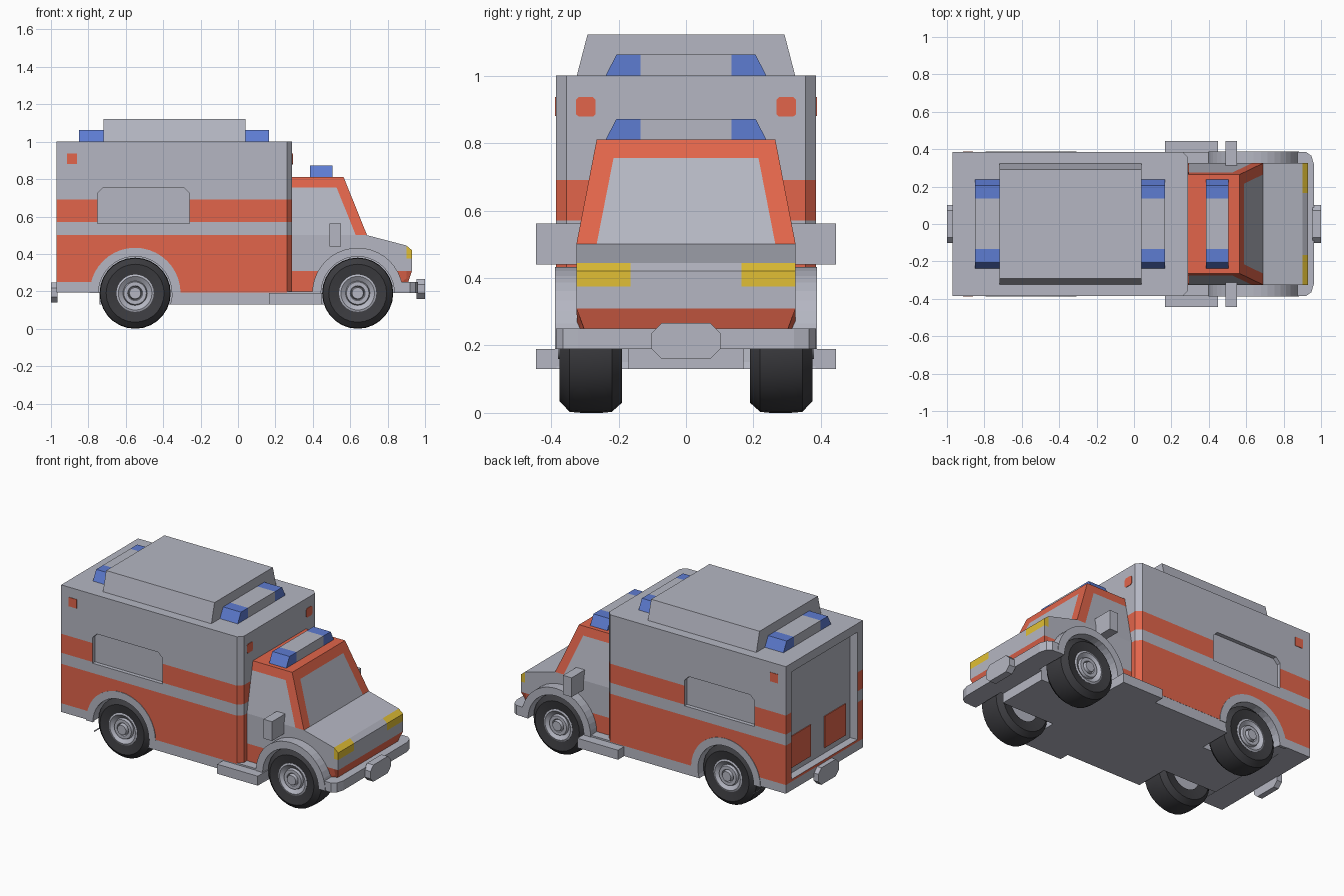
import bpy, bmesh, math
from mathutils import Vector

if "Cube" in bpy.data.objects:
    bpy.data.objects.remove(bpy.data.objects["Cube"])


def material(name, rgb):
    m = bpy.data.materials.new(name)
    m.diffuse_color = (*rgb, 1)
    m.use_nodes = True
    m.node_tree.nodes["Principled BSDF"].inputs["Base Color"].default_value = m.diffuse_color
    return m


GREY = material("light grey", (0.46, 0.47, 0.54))
RED = material("orange red", (0.76, 0.13, 0.07))
BLUE = material("blue", (0.11, 0.2, 0.64))
YELLOW = material("yellow", (0.75, 0.52, 0.035))
BLACK = material("tyre black", (0.045, 0.045, 0.051))


def finish(name, bm, mats, smooth=None):
    bmesh.ops.recalc_face_normals(bm, faces=bm.faces)
    me = bpy.data.meshes.new(name)
    bm.to_mesh(me)
    bm.free()
    ob = bpy.data.objects.new(name, me)
    bpy.context.collection.objects.link(ob)
    for m in mats:
        me.materials.append(m)
    if smooth:
        bpy.ops.object.select_all(action='DESELECT')
        bpy.context.view_layer.objects.active = ob
        ob.select_set(True)
        bpy.ops.object.shade_smooth_by_angle(angle=math.radians(smooth))
    return ob


def add_prism(bm, pts, axis, lo, hi):
    """Extrude a 2D outline along an axis from lo to hi."""
    def at(p, h):
        return {'x': (h, p[0], p[1]), 'y': (p[0], h, p[1]), 'z': (p[0], p[1], h)}[axis]
    a = [bm.verts.new(at(p, lo)) for p in pts]
    b = [bm.verts.new(at(p, hi)) for p in pts]
    bm.faces.new(a)
    bm.faces.new(b[::-1])
    for i in range(len(pts)):
        j = (i + 1) % len(pts)
        bm.faces.new((a[i], b[i], b[j], a[j]))


def prism(name, pts, axis, lo, hi, mat=GREY):
    bm = bmesh.new()
    add_prism(bm, pts, axis, lo, hi)
    return finish(name, bm, [mat])


def rect(a0, a1, b0, b1, c=0.0):
    if not c:
        return [(a0, b0), (a1, b0), (a1, b1), (a0, b1)]
    return [(a0 + c, b0), (a1 - c, b0), (a1, b0 + c), (a1, b1 - c),
            (a1 - c, b1), (a0 + c, b1), (a0, b1 - c), (a0, b0 + c)]


def box(name, x, y, z, mat=GREY):
    return prism(name, rect(*x, *y), 'z', *z, mat)


def bisect(bm, co, no):
    bmesh.ops.bisect_plane(bm, geom=bm.verts[:] + bm.edges[:] + bm.faces[:],
                           plane_co=co, plane_no=no, dist=1e-5)


def paint(bm, rule):
    bmesh.ops.recalc_face_normals(bm, faces=bm.faces)
    bm.normal_update()
    for f in bm.faces:
        f.material_index = rule(f.calc_center_median(), f.normal)


def cut(ob, cutter):
    mod = ob.modifiers.new("cut", 'BOOLEAN')
    mod.operation = 'DIFFERENCE'
    mod.solver = 'EXACT'
    mod.object = cutter


# rear box body with painted stripes
bm = bmesh.new()
add_prism(bm, [(-0.97, -0.385), (0.262, -0.385), (0.29, -0.355), (0.29, 0.355),
               (0.262, 0.385), (-0.97, 0.385)], 'z', 0.195, 1.0)
for z in (0.25, 0.5, 0.57, 0.69):
    bisect(bm, (0, 0, z), (0, 0, 1))
bisect(bm, (-0.78, 0, 0), (1, 0, 0))


def body_rule(c, n):
    if abs(n.z) > 0.5 or (c.z < 0.25 and c.x < -0.78):
        return 0
    return 1 if c.z < 0.5 or 0.57 < c.z < 0.69 else 0


paint(bm, body_rule)
body = finish("box_body", bm, [GREY, RED])

# cab: side profile, tapered upwards, painted by region
bm = bmesh.new()
add_prism(bm, [(0.25, 0.195), (0.8, 0.195), (0.91, 0.25), (0.93, 0.31), (0.93, 0.42),
               (0.90, 0.445), (0.69, 0.5), (0.565, 0.81), (0.25, 0.81)], 'y', -0.325, 0.325)
for z in (0.31, 0.375, 0.5):
    bisect(bm, (0, 0, z), (0, 0, 1))
bisect(bm, (0.90, 0, 0), (1, 0, 0))
for v in bm.verts:
    if v.co.z > 0.5:
        v.co.y *= 1 - 0.185 * (v.co.z - 0.5) / 0.31
    elif v.co.x > 0.85 and v.co.z < 0.3:
        v.co.y *= 0.93
bisect(bm, (0, 0, 0.755), (0, 0, 1))
bisect(bm, (0.63, 0, 0.5), (0.31, 0, 0.125))
for s in (-1, 1):
    bisect(bm, (0, s * 0.265, 0.5), (0, s, 0.196))
    bisect(bm, (0, s * 0.165, 0), (0, 1, 0))


def cab_rule(c, n):
    if c.z < 0.31 or c.z > 0.755:
        return 1
    if c.z > 0.501:
        if n.x > 0.5:
            return 1 if abs(c.y) > 0.265 - 0.196 * (c.z - 0.5) else 0
        return 1 if 0.31 * (c.x - 0.63) + 0.125 * (c.z - 0.5) > 0 else 0
    return 2 if c.x > 0.90 and c.z > 0.375 and abs(c.y) > 0.165 else 0


paint(bm, cab_rule)
cab = finish("cab", bm, [GREY, RED, YELLOW])

# underbody and front bumper
underbody = box("underbody", (-0.74, 0.82), (-0.384, 0.384), (0.13, 0.2))
bumper = prism("front_bumper", [(0.8, -0.385), (0.92, -0.385), (0.948, -0.365), (0.962, -0.32),
                                (0.962, 0.32), (0.948, 0.365), (0.92, 0.385), (0.8, 0.385)],
               'z', 0.19, 0.25)

# cutters: wheel wells, side windows, rear door recess
AXLES = (("rear", -0.55), ("front", 0.64))


def circle(cx, r, n=32):
    return [(cx + r * math.cos(2 * math.pi * i / n), 0.19 + r * math.sin(2 * math.pi * i / n))
            for i in range(n)]


bm = bmesh.new()
for _, x in AXLES:
    add_prism(bm, circle(x, 0.198), 'y', 0.17, 0.5)
    add_prism(bm, circle(x, 0.198), 'y', -0.5, -0.17)
wells = finish("wheel_well_cutter", bm, [GREY])
bm = bmesh.new()
window = [(-0.75, 0.562), (-0.26, 0.562), (-0.26, 0.725), (-0.29, 0.755), (-0.72, 0.755), (-0.75, 0.725)]
add_prism(bm, window, 'y', 0.36, 0.5)
add_prism(bm, window, 'y', -0.5, -0.36)
add_prism(bm, rect(-0.33, 0.33, 0.265, 0.945), 'x', -1.1, -0.92)
recess = finish("recess_cutter", bm, [GREY])
for c in (wells, recess):
    c.hide_render = True
    c.hide_viewport = True
for ob in (body, cab, underbody, bumper):
    cut(ob, wells)
cut(body, recess)

# wheels and wheel arches
TYRE = [(0.095, 0.2), (0.16, 0.19), (0.187, 0.22), (0.19, 0.25), (0.19, 0.31),
        (0.187, 0.345), (0.155, 0.375), (0.1, 0.365), (0.095, 0.35)]
HUB = [(0, 0.21), (0.1, 0.21), (0.1, 0.366), (0.09, 0.37), (0.065, 0.352), (0.06, 0.368),
       (0.04, 0.368), (0.035, 0.358), (0.03, 0.38), (0, 0.38)]


def lathe(name, prof, x, s, mat, n=28):
    bm = bmesh.new()
    vs = [bm.verts.new((x + r, s * y, 0.19)) for r, y in prof]
    es = [bm.edges.new(p) for p in zip(vs, vs[1:])]
    bmesh.ops.spin(bm, geom=vs + es, cent=(x, 0, 0.19), axis=(0, 1, 0),
                   angle=2 * math.pi, steps=n)
    bmesh.ops.remove_doubles(bm, verts=bm.verts, dist=1e-4)
    finish(name, bm, [mat], 30)


def arch(name, x, y0, y1):
    ring = [(r, math.pi * i / 20) for r, order in ((0.243, range(21)), (0.196, range(20, -1, -1)))
            for i in order]
    pts = [(x + r * math.cos(a), 0.19 + r * math.sin(a)) for r, a in ring]
    prism(name, pts, 'y', y0, y1)


for label, x in AXLES:
    for side, s in (("left", 1), ("right", -1)):
        lathe(f"{label}_{side}_tyre", TYRE, x, s, BLACK)
        lathe(f"{label}_{side}_hub", HUB, x, s, GREY)
        ys = sorted((s * (0.30 if label == "front" else 0.37), s * 0.388))
        arch(f"{label}_{side}_arch", x, *ys)

# steps, mirrors and side marker lights
for side, s in (("left", 1), ("right", -1)):
    box(f"{side}_step", (0.165, 0.45), sorted((s * 0.3, s * 0.445)), (0.13, 0.19))
    box(f"{side}_mirror", (0.49, 0.55), sorted((s * 0.3, s * 0.445)), (0.44, 0.562))
    box(f"{side}_side_marker", (-0.915, -0.86), sorted((s * 0.38, s * 0.388)), (0.88, 0.937), RED)
    prism(f"{side}_front_marker", rect(s * 0.297 - 0.029, s * 0.297 + 0.029, 0.878, 0.936, 0.008),
          'x', 0.285, 0.293, RED)
    box(f"{side}_rear_door_patch", (-0.925, -0.917), sorted((s * 0.07, s * 0.28)), (0.3, 0.5), RED)

# end plates
prism("front_plate", rect(-0.102, 0.102, 0.16, 0.266, 0.03), 'x', 0.955, 1.0)
prism("rear_plate", rect(-0.102, 0.102, 0.14, 0.248, 0.03), 'x', -1.0, -0.965)

# roof unit and light bars
prism("roof_unit", [(-0.325, 0.995), (0.325, 0.995), (0.292, 1.122), (-0.292, 1.122)], 'x', -0.72, 0.04)
for name, x0, x1, z in (("rear_light_bar", -0.85, -0.715, 1.0), ("middle_light_bar", 0.035, 0.165, 1.0),
                        ("cab_light_bar", 0.385, 0.505, 0.81)):
    bm = bmesh.new()
    add_prism(bm, [(-0.24, z - 0.003), (0.24, z - 0.003), (0.206, z + 0.062), (-0.206, z + 0.062)], 'x', x0, x1)
    for s in (-1, 1):
        bisect(bm, (0, s * 0.135, 0), (0, 1, 0))
    paint(bm, lambda c, n: 1 if abs(c.y) > 0.135 else 0)
    finish(name, bm, [GREY, BLUE])
